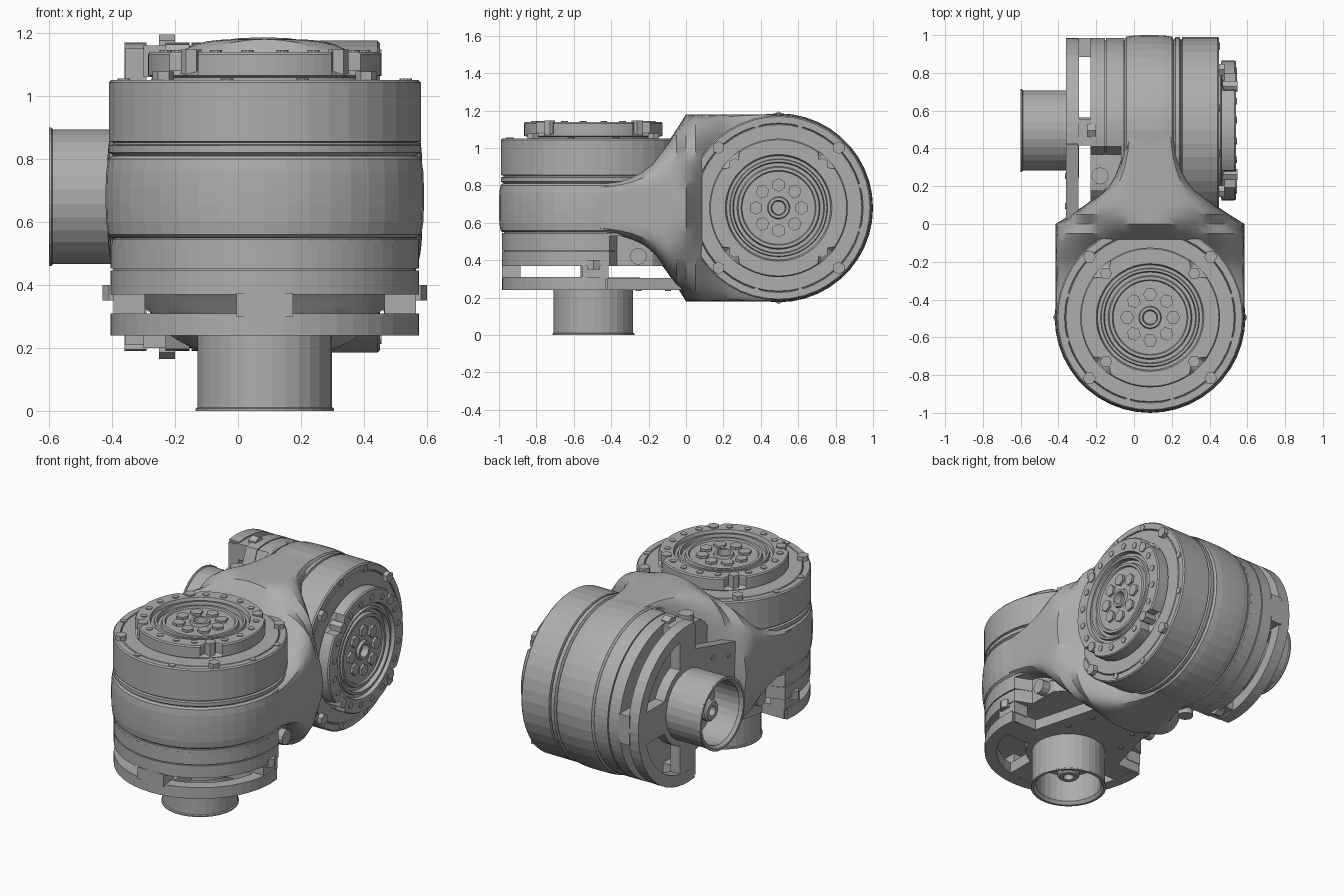
import bpy, bmesh
from math import sin, cos, pi, radians, atan2, degrees, hypot, sqrt
from mathutils import Matrix, Vector

if "Cube" in bpy.data.objects:
    bpy.data.objects.remove(bpy.data.objects["Cube"])

grey = bpy.data.materials.new("machine_grey")
grey.diffuse_color = (0.42, 0.42, 0.42, 1)
grey.use_nodes = True
grey.node_tree.nodes["Principled BSDF"].inputs["Base Color"].default_value = grey.diffuse_color

# Local drive frame: u sideways, v towards the joining neck, t along the axis.
VERTICAL = Matrix(((1, 0, 0, 0.085), (0, 1, 0, -0.495), (0, 0, 1, 0), (0, 0, 0, 1)))
HORIZONTAL = Matrix(((0, 0, 1, -0.6), (0, -1, 0, 0.495), (1, 0, 0, 0.68), (0, 0, 0, 1)))


def make_mesh(name, bm):
    bmesh.ops.recalc_face_normals(bm, faces=bm.faces)
    mesh = bpy.data.meshes.new(name)
    bm.to_mesh(mesh)
    bm.free()
    mesh.materials.append(grey)
    return mesh


def place_pair(name, bm):
    """Use the same part on both drives."""
    mesh = make_mesh(name, bm)
    for prefix, matrix in (("vertical", VERTICAL), ("horizontal", HORIZONTAL)):
        ob = bpy.data.objects.new(prefix + "_" + name, mesh)
        ob.matrix_world = matrix
        bpy.context.collection.objects.link(ob)


def revolve(profile, segs):
    bm = bmesh.new()
    vs = [bm.verts.new((r, 0, t)) for r, t in profile]
    es = [bm.edges.new(p) for p in zip(vs, vs[1:])]
    bmesh.ops.spin(bm, geom=vs + es, cent=(0, 0, 0), axis=(0, 0, 1),
                   angle=2 * pi, steps=segs, use_duplicate=False)
    bmesh.ops.remove_doubles(bm, verts=bm.verts, dist=0.0002)
    return bm


def extrude(bm, outline, t0, t1):
    low = [bm.verts.new((u, v, t0)) for u, v in outline]
    high = [bm.verts.new((u, v, t1)) for u, v in outline]
    bm.faces.new(low)
    bm.faces.new(high)
    n = len(low)
    for i in range(n):
        j = (i + 1) % n
        bm.faces.new((low[i], low[j], high[j], high[i]))


def circle(r, n, u=0, v=0, turn=0):
    return [(u + r * cos(turn + 2 * pi * i / n), v + r * sin(turn + 2 * pi * i / n))
            for i in range(n)]


def rect(u, v, w, d):
    return [(u - w / 2, v - d / 2), (u + w / 2, v - d / 2),
            (u + w / 2, v + d / 2), (u - w / 2, v + d / 2)]


def polar(r, deg):
    return r * cos(radians(deg)), r * sin(radians(deg))


# Upper housing with groove and stepped rim
place_pair("upper_housing", revolve(
    [(0.47, 0.8), (0.485, 0.815), (0.495, 0.82), (0.495, 0.842), (0.482, 0.846),
     (0.482, 0.852), (0.495, 0.856), (0.495, 1.042), (0.488, 1.05), (0.453, 1.05),
     (0.449, 1.042), (0.445, 1.05), (0.3, 1.05)], 44))

# Bulged middle band
place_pair("middle_band", revolve(
    [(0.45, 0.548), (0.485, 0.55), (0.497, 0.56), (0.503, 0.6), (0.505, 0.65),
     (0.505, 0.71), (0.503, 0.76), (0.497, 0.80), (0.485, 0.81), (0.45, 0.812)], 44))

# Lower housing, with the side recesses facing the neck
def recessed(r):
    pts = []
    for i in range(72):
        u, v = polar(r, i * 5)
        if v > 0.09:
            u = max(-0.38, min(0.38, u))
        pts.append((u, v))
    return pts

bm = bmesh.new()
for r, a, b in ((0.49, 0.37, 0.446), (0.48, 0.446, 0.453), (0.49, 0.453, 0.53)):
    extrude(bm, recessed(r), a, b)
extrude(bm, circle(0.49, 44), 0.53, 0.546)
extrude(bm, circle(0.478, 44), 0.546, 0.56)
place_pair("lower_housing", bm)

# Round fittings inside the recesses
bm = bmesh.new()
for s in (-1, 1):
    bmesh.ops.create_cone(bm, cap_ends=True, segments=12, radius1=0.045, radius2=0.045, depth=0.08,
                          matrix=Matrix.Translation((s * 0.39, 0.24, 0.42)) @ Matrix.Rotation(pi / 2, 4, 'Y'))
place_pair("recess_fittings", bm)

# Output flange, notched at the four diagonals
bm = revolve(
    [(0.345, 1.04), (0.345, 1.058), (0.37, 1.064), (0.37, 1.08), (0.37, 1.132), (0.364, 1.14),
     (0.285, 1.14), (0.278, 1.118), (0.262, 1.118), (0.258, 1.132), (0.245, 1.132),
     (0.24, 1.105), (0.222, 1.105), (0.216, 1.125), (0.2, 1.125), (0.195, 1.115),
     (0.06, 1.115), (0.055, 1.13), (0.04, 1.13), (0.035, 1.09), (0, 1.09)], 72)
for vert in bm.verts:
    r = hypot(vert.co.x, vert.co.y)
    off = (degrees(atan2(vert.co.y, vert.co.x)) % 90) - 45
    if r > 0.36 and vert.co.z > 1.07 and abs(off) < 6:
        vert.co.x *= 0.335 / r
        vert.co.y *= 0.335 / r
place_pair("output_flange", bm)

# Screws on rim, flange and centre
bm = bmesh.new()
for q in range(0, 360, 90):
    u, v = polar(0.455, q + 45)
    extrude(bm, circle(0.034, 6, u, v), 1.045, 1.078)
    u, v = polar(0.33, q + 45)
    extrude(bm, circle(0.033, 6, u, v), 1.06, 1.148)
    for d in (15, 75):
        u, v = polar(0.463, q + d)
        extrude(bm, circle(0.02, 10, u, v), 1.045, 1.055)
    for d in (10, 29, 61, 80):
        u, v = polar(0.32, q + d)
        extrude(bm, circle(0.019, 10, u, v), 1.13, 1.145)
    for d in (0, 45):
        u, v = polar(0.122, q + d)
        extrude(bm, circle(0.037, 6, u, v, radians(d)), 1.1, 1.13)
place_pair("face_screws", bm)

# Base plate: half-round rim, spoke, crossbar, hub and tapering web
bm = bmesh.new()
arc = [180 - 8 + i * 196 / 28 for i in range(29)]
extrude(bm, [polar(0.49, d) for d in arc] + [polar(0.42, d) for d in reversed(arc)], 0.24, 0.31)
extrude(bm, rect(0, -0.3, 0.2, 0.34), 0.241, 0.309)
extrude(bm, rect(0, 0, 0.94, 0.15), 0.241, 0.309)
extrude(bm, circle(0.25, 28), 0.242, 0.308)
extrude(bm, [(-0.32, 0.06), (0.32, 0.06), (0.21, 0.47), (-0.21, 0.47)], 0.24, 0.305)
place_pair("base_plate", bm)

# Spacers between plate and housing
bm = bmesh.new()
for s in (-1, 1):
    extrude(bm, rect(s * 0.43, 0.01, 0.1, 0.14), 0.3, 0.375)
    extrude(bm, circle(0.04, 6, s * 0.475, 0.0), 0.35, 0.4)
    extrude(bm, rect(s * 0.16, 0.45, 0.08, 0.05), 0.3, 0.375)
extrude(bm, rect(0, -0.44, 0.18, 0.1), 0.3, 0.375)
extrude(bm, circle(0.07, 16), 0.3, 0.375)
place_pair("plate_spacers", bm)

# Screws on the web
bm = bmesh.new()
for s in (-1, 1):
    for u, v in ((0.2, 0.24), (0.15, 0.4)):
        extrude(bm, circle(0.016, 8, s * u, v), 0.234, 0.25)
place_pair("web_screws", bm)

# Hollow rear cup with its centre post
place_pair("rear_cup", revolve(
    [(0.214, 0.25), (0.214, 0.012), (0.22, 0.008), (0.22, 0), (0.205, 0),
     (0.19, 0.018), (0.19, 0.19), (0.13, 0.19), (0.125, 0.2), (0, 0.2)], 30))
place_pair("cup_post", revolve(
    [(0.085, 0.2), (0.085, 0.15), (0.065, 0.14), (0.065, 0.08), (0.055, 0.07),
     (0.03, 0.07), (0.03, 0.11), (0, 0.11)], 16))

# Joining neck: lofted from the flat band to the upright band through a circle
FLARE = [(0, 0.5), (0.05, 0.42), (0.1, 0.345), (0.18, 0.238), (0.23, 0.2),
         (0.285, 0.172), (0.34, 0.154), (0.39, 0.143), (0.47, 0.132)]
N = 64
bm = bmesh.new()
rings = []
stations = [(-d, 0.5, f) for d, f in reversed(FLARE)] + [(d, f, 0.5) for d, f in FLARE[1:]]
for y, a, b in stations:
    n = 2 + 10 * min(abs(y) / 0.4, 1)
    ring = []
    for i in range(N):
        c, s = cos(2 * pi * i / N), sin(2 * pi * i / N)
        k = (abs(c) ** n + abs(s) ** n) ** (-1 / n)
        ring.append(bm.verts.new((0.085 + a * c * k, y, 0.68 + b * s * k)))
    rings.append(ring)
for p, q in zip(rings, rings[1:]):
    for i in range(N):
        j = (i + 1) % N
        bm.faces.new((p[i], p[j], q[j], q[i]))
bm.faces.new(rings[0])
bm.faces.new(rings[-1])
neck = bpy.data.objects.new("joining_neck", make_mesh("joining_neck", bm))
bpy.context.collection.objects.link(neck)
bpy.context.view_layer.objects.active = neck
neck.select_set(True)
bpy.ops.object.shade_smooth_by_angle(angle=radians(30))
